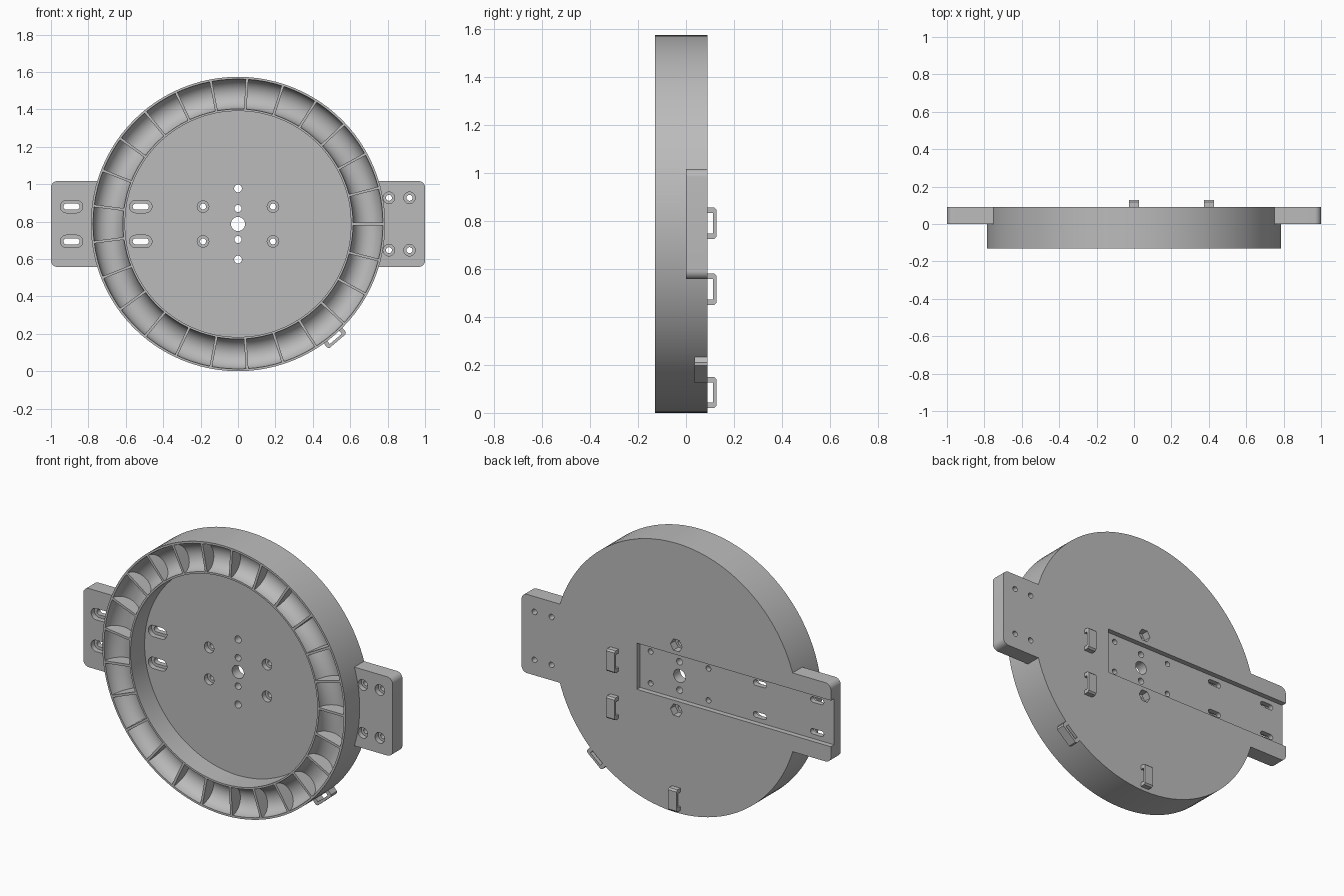
import bpy, bmesh, math
from mathutils import Matrix, Vector

if "Cube" in bpy.data.objects:
    bpy.data.objects.remove(bpy.data.objects["Cube"], do_unlink=True)

R = 0.787          # outer radius, also the height of the centre
BACK, FRONT = 0.09, -0.13
HOLE_Z = 0.093

grey = bpy.data.materials.new("plain_grey")
grey.use_nodes = True
grey.diffuse_color = (0.5, 0.5, 0.5, 1)
grey.node_tree.nodes["Principled BSDF"].inputs["Base Color"].default_value = (0.5, 0.5, 0.5, 1)


def make(name, bm, matrix=None):
    bmesh.ops.recalc_face_normals(bm, faces=bm.faces)
    if matrix:
        bm.transform(matrix)
    mesh = bpy.data.meshes.new(name)
    bm.to_mesh(mesh)
    bm.free()
    mesh.materials.append(grey)
    ob = bpy.data.objects.new(name, mesh)
    bpy.context.collection.objects.link(ob)
    return ob


def prism(bm, points, y0, y1):
    """Extrude an outline of (x, z) points, z measured from the hub, along y."""
    face = bm.faces.new([bm.verts.new((x, y0, z + R)) for x, z in points])
    ext = bmesh.ops.extrude_face_region(bm, geom=[face])
    verts = [v for v in ext["geom"] if isinstance(v, bmesh.types.BMVert)]
    bmesh.ops.translate(bm, verts=verts, vec=(0, y1 - y0, 0))


def rounded(cx, cz, hx, hz, r, n=8):
    """Rounded rectangle outline; becomes a slot or circle for large r."""
    pts = []
    for q, (sx, sz) in enumerate([(1, 1), (-1, 1), (-1, -1), (1, -1)]):
        for i in range(n + 1):
            a = math.pi / 2 * (q + i / n)
            p = (cx + sx * (hx - r) + r * math.cos(a), cz + sz * (hz - r) + r * math.sin(a))
            if not pts or math.dist(p, pts[-1]) > 1e-5:
                pts.append(p)
    if math.dist(pts[0], pts[-1]) < 1e-5:
        pts.pop()
    return pts


def ngon(cx, cz, r, n):
    return [(cx + r * math.cos(math.tau * i / n), cz + r * math.sin(math.tau * i / n)) for i in range(n)]


def boolean(target, tool, op):
    mod = target.modifiers.new(op, "BOOLEAN")
    mod.object, mod.operation, mod.solver = tool, op, "EXACT"
    bpy.context.view_layer.objects.active = target
    bpy.ops.object.modifier_apply(modifier=mod.name)
    bpy.data.objects.remove(tool, do_unlink=True)


# Turned dish with a half-round trough in its raised rim
trough = [(0.695 + 0.08 * math.cos(a), FRONT + 0.08 * math.sin(a))
          for a in (math.pi * i / 16 for i in range(17))]
profile = [(0, BACK), (R, BACK), (R, FRONT)] + trough + [(0.604, FRONT), (0.604, 0), (0, 0)]
bm = bmesh.new()
pv = [bm.verts.new((r, y, 0)) for r, y in profile]
edges = [bm.edges.new(pair) for pair in zip(pv, pv[1:])]
bmesh.ops.spin(bm, geom=pv + edges, cent=(0, 0, 0), axis=(0, 1, 0), angle=math.tau, steps=96)
bmesh.ops.remove_doubles(bm, verts=bm.verts, dist=1e-4)
dish = make("dish", bm, Matrix.Translation((0, 0, R)))

# Mounting tabs on both sides
for side in (-1, 1):
    bm = bmesh.new()
    prism(bm, rounded(side * 0.825, 0, 0.175, 0.23, 0.035), 0, BACK)
    boolean(dish, make("tab", bm), "UNION")

# Fixing holes, slots and their front recesses
through, recess = bmesh.new(), bmesh.new()
screws = [(x, s * HOLE_Z) for x in (-0.187, 0.187) for s in (-1, 1)]
screws += [(x, s * 0.14) for x in (0.807, 0.917) for s in (-1, 1)]
for x, z in screws:
    prism(through, ngon(x, z, 0.016, 20), -0.02, 0.12)
    prism(recess, ngon(x, z, 0.031, 24), -0.01, 0.03)
for x in (-0.89, -0.52):
    for s in (-1, 1):
        prism(through, rounded(x, s * HOLE_Z, 0.043, 0.016, 0.016), -0.02, 0.12)
        prism(recess, rounded(x, s * HOLE_Z, 0.06, 0.033, 0.033), -0.01, 0.03)

# Hub hole, small holes above and below, hexagonal nut pockets on the back
prism(through, ngon(0, 0, 0.038, 32), -0.02, 0.12)
for s in (-1, 1):
    prism(through, ngon(0, s * 0.083, 0.019, 20), -0.02, 0.12)
    prism(through, ngon(0, s * 0.19, 0.021, 20), -0.02, 0.12)
    prism(recess, ngon(0, s * 0.19, 0.038, 6), 0.045, 0.12)

# Shallow channel in the back, open at the right end
prism(recess, [(-1.1, -0.135), (0.255, -0.135), (0.255, 0.135), (-1.1, 0.135)], 0.06, 0.12)
boolean(dish, make("recess_cutter", recess), "DIFFERENCE")
boolean(dish, make("hole_cutter", through), "DIFFERENCE")

# Dividers across the trough
bm = bmesh.new()
COUNT = 25
for i in range(COUNT):
    m = (Matrix.Translation((0, 0, R)) @ Matrix.Rotation(-math.tau * i / COUNT, 4, "Y")
         @ Matrix.Translation((0.695, FRONT + 0.045, 0)) @ Matrix.Diagonal((0.164, 0.09, 0.014, 1)))
    bmesh.ops.create_cube(bm, size=1, matrix=m)
dividers = make("trough_dividers", bm)


# Cable clips: a low bridge standing on a surface
def clip(name, origin, along, out):
    along, out = Vector(along), Vector(out)
    across = along.cross(out)
    half = [(0.042, 0), (0.065, 0), (0.065, 0.028), (0.056, 0.037)]
    outline = half + [(-a, b) for a, b in reversed(half)] + [(-0.042, 0.022), (0.042, 0.022)]
    bm = bmesh.new()
    base = Vector(origin) - across * 0.027
    face = bm.faces.new([bm.verts.new(base + along * a + out * (b - 0.002 * (b == 0))) for a, b in outline])
    ext = bmesh.ops.extrude_face_region(bm, geom=[face])
    verts = [v for v in ext["geom"] if isinstance(v, bmesh.types.BMVert)]
    bmesh.ops.translate(bm, verts=verts, vec=across * 0.054)
    return make(name, bm)


for name, x, z in [("upper_clip", 0.4, 0.79), ("lower_clip", 0.4, 0.515), ("bottom_clip", 0, 0.085)]:
    clip(name, (x, BACK, z), (0, 0, 1), (0, 1, 0))
a = math.radians(-49.6)
radial = Vector((math.cos(a), 0, math.sin(a)))
clip("rim_clip", radial * (R - 0.002) + Vector((0, BACK - 0.027, R)),
     (-math.sin(a), 0, math.cos(a)), radial)

# Smooth the turned surfaces, keep edges crisp
bpy.ops.object.select_all(action="DESELECT")
dish.select_set(True)
bpy.context.view_layer.objects.active = dish
bpy.ops.object.shade_smooth_by_angle(angle=math.radians(30))
